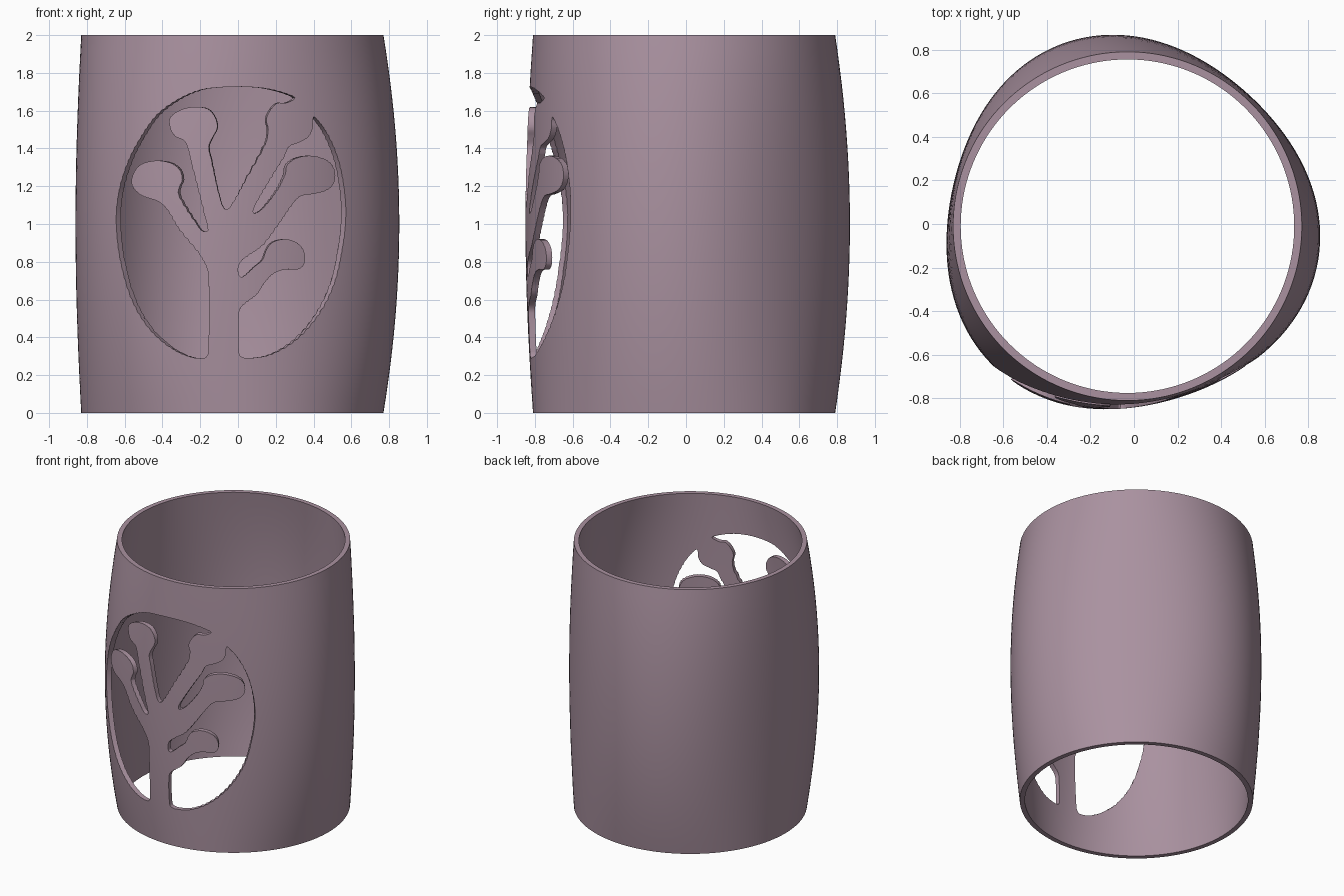
import bpy, bmesh, math
from mathutils import Vector

if "Cube" in bpy.data.objects:
    bpy.data.objects.remove(bpy.data.objects["Cube"])

CX, CY, WALL = -0.03, -0.01, 0.035
SEG, ROWS = 144, 24

mauve = bpy.data.materials.new("dusty mauve")
mauve.diffuse_color = (0.40, 0.285, 0.35, 1)
mauve.use_nodes = True
mauve.node_tree.nodes["Principled BSDF"].inputs["Base Color"].default_value = mauve.diffuse_color


def radius(a, z):
    """Outer radius: round at the rims, softly three-lobed at mid height."""
    bulge = 0.055 + 0.034 * math.cos(3 * (a + math.radians(12)))
    return 0.80 + bulge * (1 - (z - 1) ** 2)


def at(a, r, z):
    return (CX + r * math.cos(a), CY + r * math.sin(a), z)


def smooth_loop(pts, steps=4):
    """Closed smooth curve through the points (given in hundredths)."""
    p = [Vector(q) / 100 for q in pts]
    n = len(p)
    tan = [(p[(i + 1) % n] - p[i - 1]).normalized() for i in range(n)]
    out = []
    for i in range(n):
        a, b = p[i], p[(i + 1) % n]
        d = (b - a).length
        for k in range(steps):
            t = k / steps
            out.append(a * (2*t**3 - 3*t*t + 1) + tan[i] * d * (t**3 - 2*t*t + t)
                       + b * (3*t*t - 2*t**3) + tan[(i + 1) % n] * d * (t**3 - t*t))
    return out


def finish(bm, name):
    bmesh.ops.recalc_face_normals(bm, faces=bm.faces)
    me = bpy.data.meshes.new(name)
    bm.to_mesh(me)
    bm.free()
    ob = bpy.data.objects.new(name, me)
    bpy.context.collection.objects.link(ob)
    me.materials.append(mauve)
    return ob


def cutter(name, pts):
    """Prism whose sides run radially through the front wall."""
    rings = ([], [])
    bm = bmesh.new()
    for x, z in smooth_loop(pts):
        a = 1.5 * math.pi
        for _ in range(12):
            a = 2 * math.pi - math.acos((x - CX) / radius(a, z))
        for ring, r in zip(rings, (0.5, 1.7)):
            ring.append(bm.verts.new(at(a, r, z)))
    n = len(rings[0])
    for i in range(n):
        j = (i + 1) % n
        bm.faces.new((rings[0][i], rings[0][j], rings[1][j], rings[1][i]))
    caps = [bm.faces.new(r) for r in rings]
    bmesh.ops.triangulate(bm, faces=caps)
    ob = finish(bm, name)
    ob.hide_render = True
    return ob


# hollow barrel: the section runs up the outside and down the inside
bm = bmesh.new()
section = [(2 * i / ROWS, 0) for i in range(ROWS + 1)]
section += [(z, WALL) for z, _ in reversed(section)]
grid = []
for s in range(SEG):
    a = 2 * math.pi * s / SEG
    grid.append([bm.verts.new(at(a, radius(a, z) - w, z)) for z, w in section])
for s in range(SEG):
    g, h = grid[s], grid[(s + 1) % SEG]
    for i in range(len(section)):
        j = (i + 1) % len(section)
        bm.faces.new((g[i], h[i], h[j], g[j]))
barrel = finish(bm, "barrel_with_tree_window")

# left opening: window rim, then the branches back down to the trunk
rim_left = [(-18, 29), (-26, 30), (-36, 35), (-47, 45), (-56, 60), (-62, 80), (-64.5, 101),
            (-63, 118), (-58, 134), (-51, 147), (-43, 158), (-32, 166), (-20, 171),
            (-7, 172.5), (6, 172.5), (18, 171), (30, 167), (29, 165.5)]
branches_left = [(25, 164), (21, 164), (17, 160), (15, 155), (16, 150), (14.5, 142),
                 (3.5, 122), (-4, 109), (-7, 108), (-10, 116), (-14, 134), (-15.5, 141),
                 (-13.5, 146), (-11, 151), (-12, 156.5), (-16, 161), (-23.5, 162), (-31, 160),
                 (-36, 156), (-36, 151), (-33.5, 146.5), (-28.5, 144), (-26.5, 139.5),
                 (-24, 129), (-18, 105), (-16, 96.5), (-19, 96.5), (-23, 102), (-31.5, 116),
                 (-31, 120), (-29.5, 123.5), (-31, 129), (-36, 132.5), (-44, 133.5),
                 (-52, 131), (-56, 125), (-56, 120), (-52, 115.5), (-47, 113.5),
                 (-42.5, 112), (-38, 108), (-31, 96.5), (-20, 83), (-16, 75),
                 (-15.5, 68), (-15.5, 36), (-16, 31)]

# right opening: window rim, then the trunk and branches back up
rim_right = [(40, 156.5), (42, 155), (47, 148), (53, 134), (56.5, 116), (57, 101), (55, 85),
             (51, 68), (43, 52), (31.5, 39), (18, 31), (6, 29), (1.5, 30), (0.5, 33)]
branches_right = [(0.5, 53), (2.5, 57), (10, 63), (14, 69), (19, 74), (25, 76), (31.5, 76),
                  (35, 79), (35, 85.5), (31.5, 90), (25, 92), (18, 90), (15, 86), (13, 81),
                  (9, 77.5), (2.5, 72), (0.5, 73), (0.5, 78.5), (4, 82.5), (12.5, 88.5),
                  (22, 101), (29, 111), (33.5, 115), (40, 116), (48.5, 119), (51.5, 125.5),
                  (49, 132.5), (40.5, 136), (31.5, 135), (26, 131), (25, 126), (21, 118),
                  (14, 109), (9, 105.5), (8, 107), (10, 112), (17, 124), (25, 137), (27, 141),
                  (31.5, 143), (37, 146), (39.5, 151)]
# the right branches lean outward exactly as the left ones do
for name, pts in (("left_opening", rim_left + branches_left),
                  ("right_opening", rim_right + branches_right)):
    tool = cutter(name, pts)
    mod = barrel.modifiers.new(name, 'BOOLEAN')
    mod.operation, mod.solver, mod.object = 'DIFFERENCE', 'EXACT', tool

# apply the cuts, remove the cutters and smooth the curved walls
bpy.context.view_layer.objects.active = barrel
barrel.select_set(True)
for mod in list(barrel.modifiers):
    tool = mod.object
    bpy.ops.object.modifier_apply(modifier=mod.name)
    bpy.data.objects.remove(tool)
bpy.ops.object.shade_smooth_by_angle(angle=math.radians(35))
